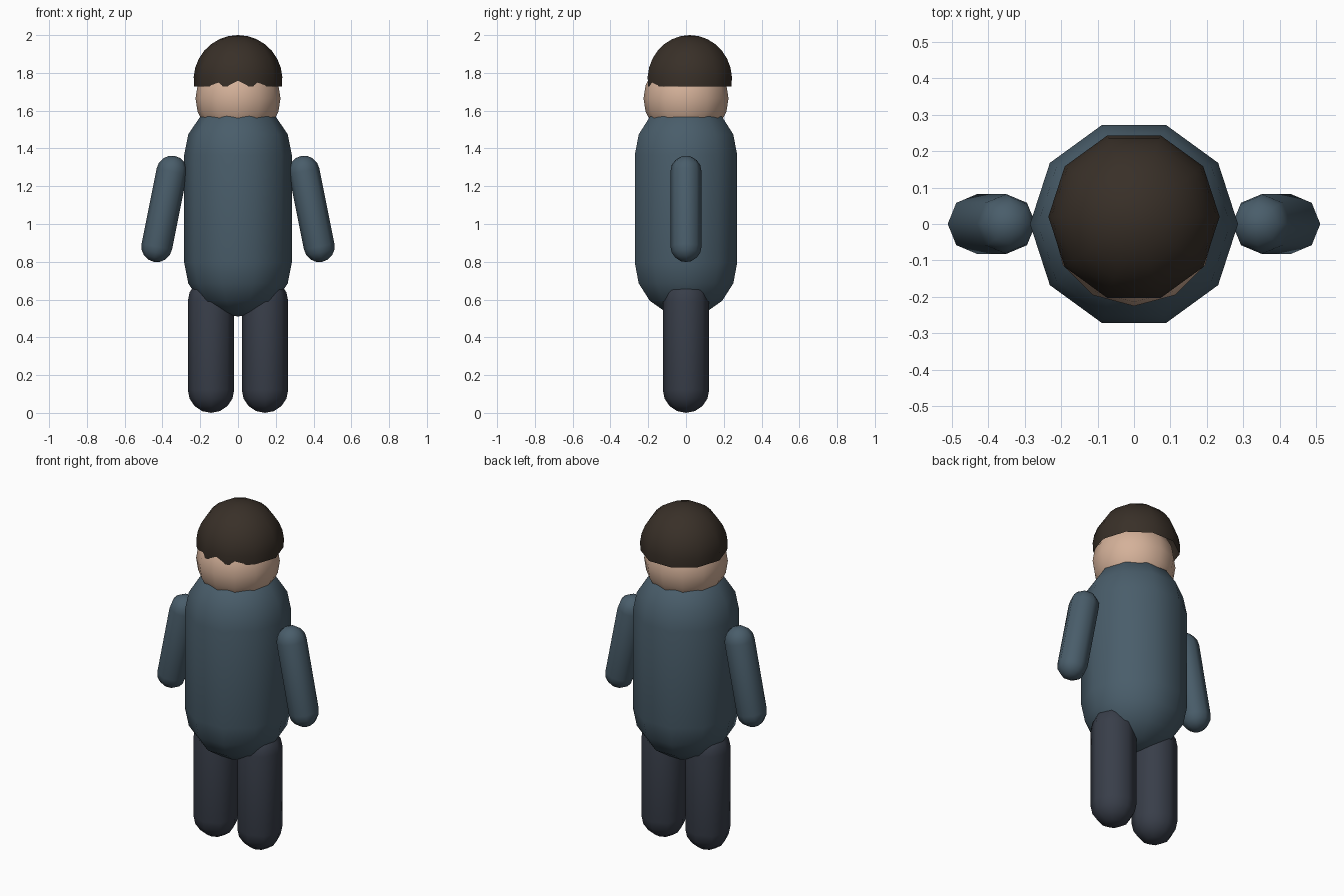
import bpy, bmesh
from math import sin, cos, pi
from mathutils import Vector

if "Cube" in bpy.data.objects:
    bpy.data.objects.remove(bpy.data.objects["Cube"])


def material(name, rgb):
    m = bpy.data.materials.new(name)
    m.diffuse_color = (*rgb, 1)
    m.use_nodes = True
    m.node_tree.nodes["Principled BSDF"].inputs["Base Color"].default_value = m.diffuse_color
    return m


SKIN = material("skin", (0.66, 0.44, 0.32))
SHIRT = material("shirt", (0.067, 0.11, 0.145))
TROUSERS = material("trousers", (0.04, 0.048, 0.067))
HAIR = material("hair", (0.04, 0.029, 0.021))


def lathe(name, profile, sides, mat):
    """Revolve (radius, z) points, listed top to bottom, around z."""
    bm = bmesh.new()
    rings = []
    for r, z in profile:
        if r < 1e-5:
            rings.append([bm.verts.new((0, 0, z))] * sides)
        else:
            rings.append([bm.verts.new((r * cos(2 * pi * i / sides),
                                        r * sin(2 * pi * i / sides), z))
                          for i in range(sides)])
    for a, b in zip(rings, rings[1:]):
        for i in range(sides):
            j = (i + 1) % sides
            quad = [a[i], b[i], b[j], a[j]]
            bm.faces.new(list(dict.fromkeys(quad)))
    for f in bm.faces:
        f.smooth = True
    mesh = bpy.data.meshes.new(name)
    bm.to_mesh(mesh)
    bm.free()
    mesh.materials.append(mat)
    obj = bpy.data.objects.new(name, mesh)
    bpy.context.collection.objects.link(obj)
    return obj


def dome(r, sweep, steps):
    """Arc from the top pole down through the sweep angle."""
    return [(r * sin(sweep * k / steps), r * cos(sweep * k / steps))
            for k in range(steps + 1)]


def capsule(name, low, high, r, sides, mat):
    """Capsule whose cap centres lie at low and high."""
    low, high = Vector(low), Vector(high)
    axis = high - low
    h = axis.length / 2
    top = [(x, z + h) for x, z in dome(r, pi / 2, 4)]
    obj = lathe(name, top + [(x, -z) for x, z in reversed(top)], sides, mat)
    obj.location = (low + high) / 2
    obj.rotation_euler.y = Vector((0, 1)).angle_signed(Vector((axis.x, axis.z)))
    return obj


# Torso
capsule("torso", (0, 0, 0.795), (0, 0, 1.365), 0.285, 10, SHIRT)

# Arms and legs on both sides
for side, s in (("left", 1), ("right", -1)):
    capsule(side + "_arm", (s * 0.43, 0, 0.88), (s * 0.35, 0, 1.28), 0.082, 8, SHIRT)
    capsule(side + "_leg", (s * 0.143, 0, 0.123), (s * 0.143, 0, 0.59), 0.123, 8, TROUSERS)

# Head
head = lathe("head", dome(0.225, pi, 10), 12, SKIN)
head.location.z = 1.665

# Hair cap, set slightly back so the forehead shows
hair = lathe("hair", dome(0.235, 0.55 * pi, 8), 10, HAIR)
hair.location = (0, 0.02, 1.765)
